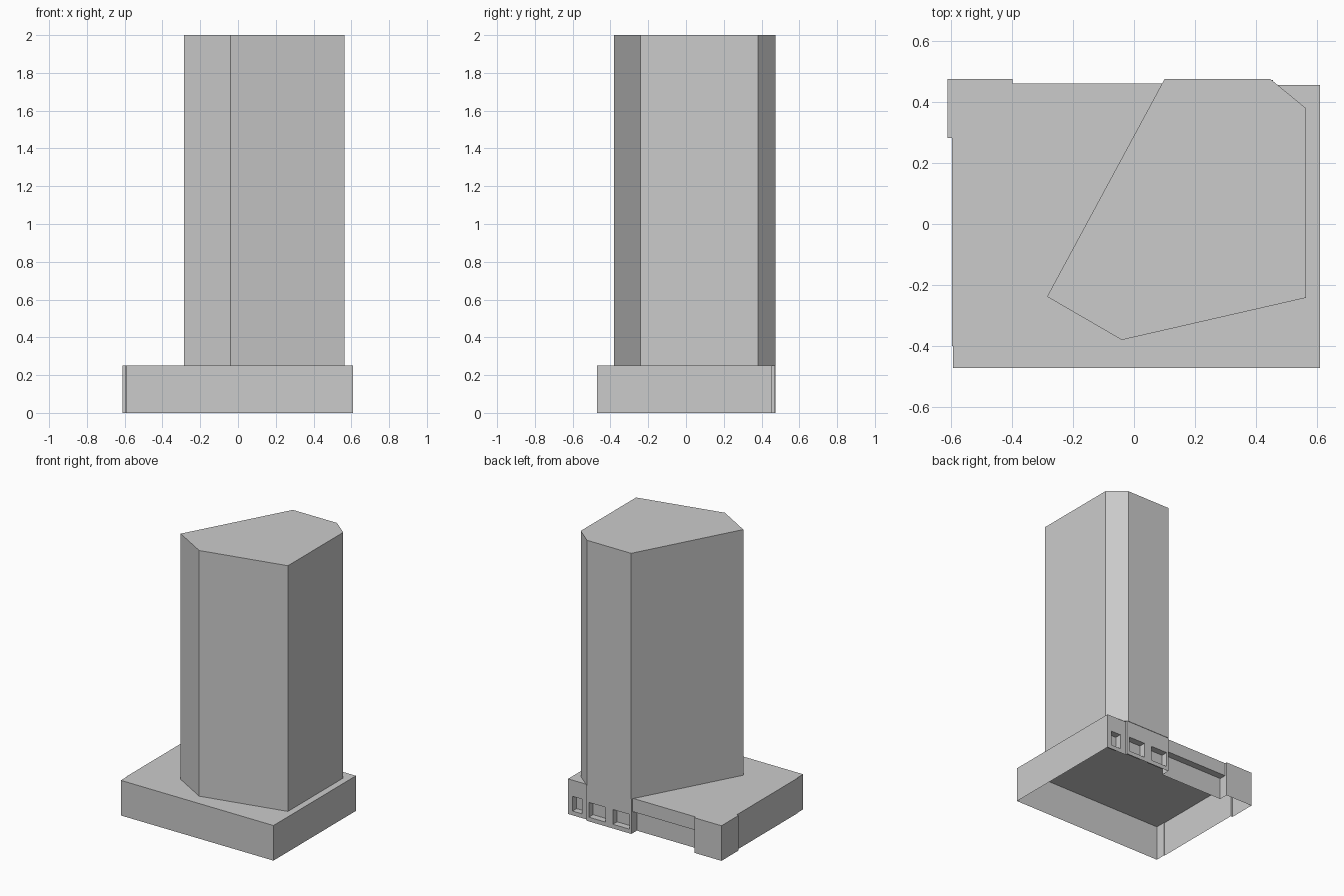
import bpy, bmesh

if "Cube" in bpy.data.objects:
    bpy.data.objects.remove(bpy.data.objects["Cube"])


def prism(name, outline, z0, z1):
    """Vertical prism from a plan outline."""
    bm = bmesh.new()
    low = bm.faces.new([bm.verts.new((x, y, z0)) for x, y in outline])
    ext = bmesh.ops.extrude_face_region(bm, geom=[low], use_keep_orig=True)
    for v in ext["geom"]:
        if isinstance(v, bmesh.types.BMVert):
            v.co.z = z1
    bmesh.ops.recalc_face_normals(bm, faces=bm.faces[:])
    mesh = bpy.data.meshes.new(name)
    bm.to_mesh(mesh)
    bm.free()
    obj = bpy.data.objects.new(name, mesh)
    bpy.context.collection.objects.link(obj)
    return obj


def cut_box(target, x0, x1, y0, y1, z0, z1):
    """Carve a box-shaped recess out of the target."""
    cutter = prism("recess_cutter", [(x0, y0), (x1, y0), (x1, y1), (x0, y1)], z0, z1)
    cutter.hide_render = True
    mod = target.modifiers.new("recess", 'BOOLEAN')
    mod.operation = 'DIFFERENCE'
    mod.solver = 'EXACT'
    mod.object = cutter
    bpy.context.view_layer.objects.active = target
    bpy.ops.object.modifier_apply(modifier=mod.name)
    bpy.data.objects.remove(cutter)


# Podium with stepped back and left sides
podium = prism("podium", [
    (-0.593, -0.472), (0.61, -0.472), (0.61, 0.456), (0.455, 0.456),
    (0.455, 0.472), (0.10, 0.472), (0.10, 0.46), (-0.398, 0.46),
    (-0.398, 0.475), (-0.612, 0.475), (-0.612, 0.282), (-0.597, 0.282),
    (-0.597, -0.40), (-0.593, -0.40)], 0.0, 0.25)

# Long recess under the overhang, then the three window recesses
cut_box(podium, -0.398, 0.10, 0.41, 0.6, -0.1, 0.155)
for x0, x1, y in [(0.50, 0.575, 0.41), (0.305, 0.435, 0.425), (0.115, 0.245, 0.425)]:
    cut_box(podium, x0, x1, y, 0.6, 0.03, 0.135)

# The podium is a shell, open underneath
bm = bmesh.new()
bm.from_mesh(podium.data)
bottom = [f for f in bm.faces if all(abs(v.co.z) < 1e-4 for v in f.verts)]
bmesh.ops.delete(bm, geom=bottom, context='FACES')
bm.to_mesh(podium.data)
bm.free()

# Six-sided tower
prism("tower", [(0.10, 0.475), (0.447, 0.475), (0.563, 0.38),
                (0.563, -0.242), (-0.04, -0.38), (-0.285, -0.238)], 0.25, 2.0)
